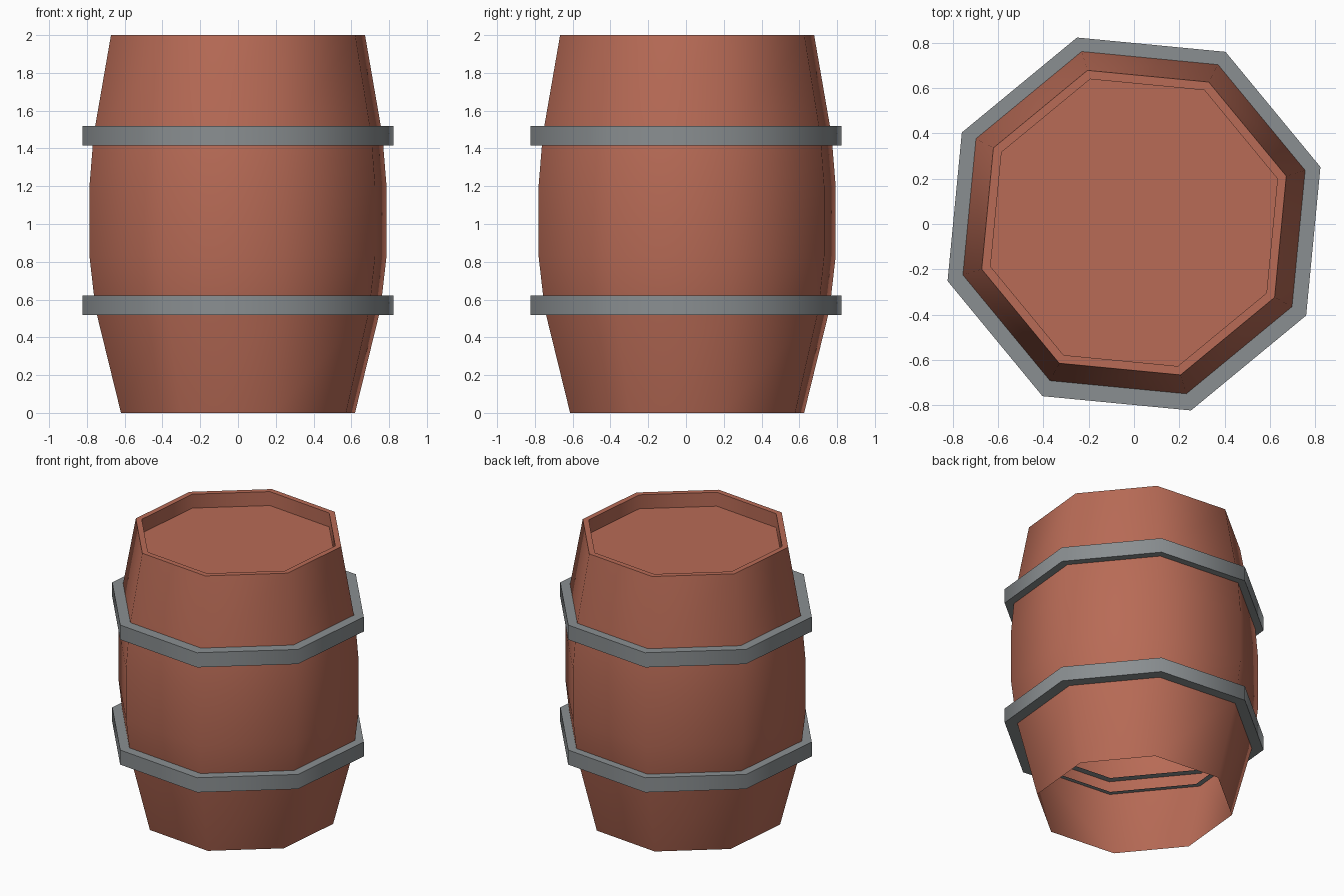
import bpy, bmesh, math

if "Cube" in bpy.data.objects:
    bpy.data.objects.remove(bpy.data.objects["Cube"])

SIDES = 8
PHASE = math.radians(17)
FLAT = 0.957  # axis extent of the turned octagon relative to its corner radius


def material(name, rgb):
    m = bpy.data.materials.new(name)
    m.diffuse_color = (*rgb, 1)
    m.use_nodes = True
    m.node_tree.nodes["Principled BSDF"].inputs["Base Color"].default_value = m.diffuse_color
    return m


def lathe(name, profile, mat, cy=0.0, cap=False):
    """Open eight-sided shell from (half width, z) points; cap closes the last ring."""
    bm = bmesh.new()
    rings = []
    for w, z in profile:
        r = w / FLAT
        rings.append([bm.verts.new((r * math.cos(PHASE + i * math.tau / SIDES),
                                    cy + r * math.sin(PHASE + i * math.tau / SIDES), z))
                      for i in range(SIDES)])
    for a, b in zip(rings, rings[1:]):
        for i in range(SIDES):
            j = (i + 1) % SIDES
            bm.faces.new((a[i], a[j], b[j], b[i]))
    if cap:
        bm.faces.new(rings[-1])
    mesh = bpy.data.meshes.new(name)
    bm.to_mesh(mesh)
    bm.free()
    mesh.materials.append(mat)
    ob = bpy.data.objects.new(name, mesh)
    bpy.context.collection.objects.link(ob)
    bpy.ops.object.select_all(action='DESELECT')
    ob.select_set(True)
    bpy.context.view_layer.objects.active = ob
    bpy.ops.object.shade_smooth_by_angle(angle=math.radians(60))
    return ob


wood = material("red_brown_wood", (0.48, 0.147, 0.093))
iron = material("grey_iron", (0.255, 0.275, 0.285))

# Bulging barrel wall, open below, with a rim and a sunken lid on top
lathe("barrel_body", [(0.62, 0), (0.755, 0.55), (0.787, 0.83), (0.787, 1.2),
                      (0.765, 1.47), (0.673, 2.0), (0.634, 2.0), (0.634, 1.9)],
      wood, cy=0.006, cap=True)

# Two channel-shaped hoops that pass slightly through the wall
for name, z, inner in (("lower_hoop", 0.517, 0.71), ("upper_hoop", 1.415, 0.71)):
    lathe(name, [(inner, z), (0.824, z), (0.824, z + 0.105), (inner, z + 0.105)], iron)
